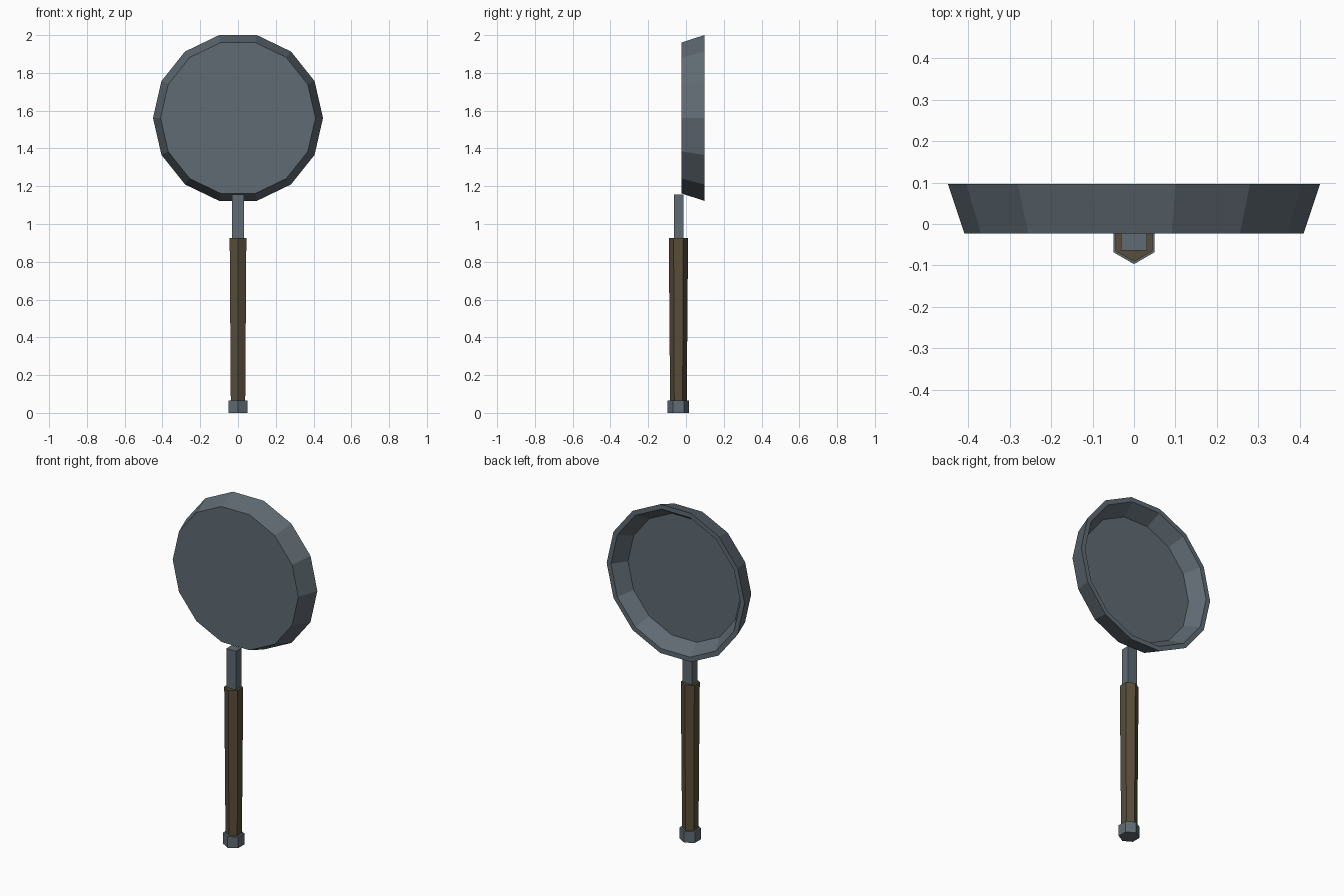
import bpy, bmesh, math

if "Cube" in bpy.data.objects:
    bpy.data.objects.remove(bpy.data.objects["Cube"])


def material(name, rgb):
    m = bpy.data.materials.new(name)
    m.diffuse_color = (*rgb, 1)
    m.use_nodes = True
    m.node_tree.nodes["Principled BSDF"].inputs["Base Color"].default_value = m.diffuse_color
    return m


iron = material("dark_iron", (0.118, 0.147, 0.172))
wood = material("dark_wood", (0.096, 0.074, 0.041))


def loft(name, rings, mat):
    """Join successive rings of points with quads and cap both ends."""
    bm = bmesh.new()
    loops = [[bm.verts.new(p) for p in ring] for ring in rings]
    n = len(loops[0])
    for a, b in zip(loops, loops[1:]):
        for i in range(n):
            j = (i + 1) % n
            bm.faces.new((a[i], a[j], b[j], b[i]))
    bm.faces.new(loops[0])
    bm.faces.new(loops[-1])
    bmesh.ops.recalc_face_normals(bm, faces=bm.faces)
    me = bpy.data.meshes.new(name)
    bm.to_mesh(me)
    bm.free()
    me.materials.append(mat)
    ob = bpy.data.objects.new(name, me)
    bpy.context.collection.objects.link(ob)
    return ob


def pan_ring(r, y, n=14, cz=1.5613):
    return [(r * math.cos(2 * math.pi * i / n), y,
             cz + r * math.sin(2 * math.pi * i / n)) for i in range(n)]


def hex_ring(r, z, cy=-0.04):
    # Corners point to the front and back
    return [(r * math.sin(math.pi * i / 3),
             cy - r * math.cos(math.pi * i / 3), z) for i in range(6)]


def box_ring(z, hx=0.031, y0=-0.064, y1=-0.013):
    return [(-hx, y0, z), (hx, y0, z), (hx, y1, z), (-hx, y1, z)]


# Pan: outer base, outer rim, inner rim, inner floor
loft("pan", [pan_ring(0.41, -0.023), pan_ring(0.45, 0.097),
             pan_ring(0.422, 0.097), pan_ring(0.368, 0.015)], iron)

# Metal neck between the handle and the pan
loft("neck", [box_ring(0.90), box_ring(1.155)], iron)

# Tapered wooden grip
loft("grip", [hex_ring(0.044, 0.05), hex_ring(0.051, 0.927)], wood)

# Metal end cap
loft("end_cap", [hex_ring(0.057, 0.0), hex_ring(0.057, 0.066)], iron)
